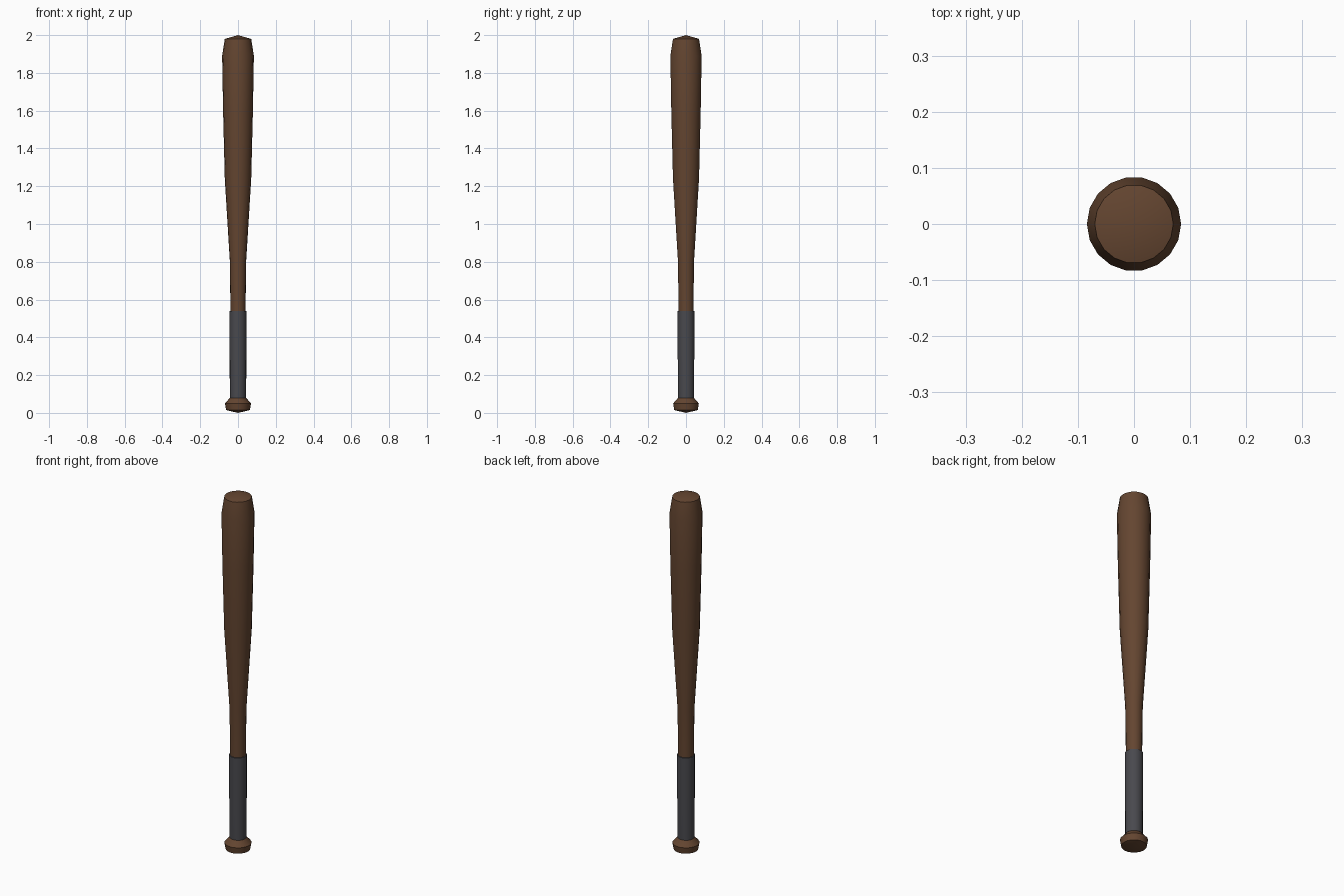
import bpy, bmesh, math

if "Cube" in bpy.data.objects:
    bpy.data.objects.remove(bpy.data.objects["Cube"])

SIDES = 18


def material(name, rgb):
    m = bpy.data.materials.new(name)
    m.diffuse_color = (*rgb, 1)
    m.use_nodes = True
    m.node_tree.nodes["Principled BSDF"].inputs["Base Color"].default_value = m.diffuse_color
    return m


def lathe(name, profile, mat):
    """Revolve (radius, height) points around z; radius 0 makes a pole."""
    bm = bmesh.new()
    rings = []
    for r, z in profile:
        if r == 0:
            rings.append([bm.verts.new((0, 0, z))] * SIDES)
        else:
            rings.append([bm.verts.new((r * math.cos(2 * math.pi * i / SIDES),
                                        r * math.sin(2 * math.pi * i / SIDES), z))
                          for i in range(SIDES)])
    for a, b in zip(rings, rings[1:]):
        for i in range(SIDES):
            j = (i + 1) % SIDES
            bm.faces.new(list(dict.fromkeys((a[i], a[j], b[j], b[i]))))
    bmesh.ops.recalc_face_normals(bm, faces=bm.faces)
    me = bpy.data.meshes.new(name)
    bm.to_mesh(me)
    bm.free()
    me.materials.append(mat)
    ob = bpy.data.objects.new(name, me)
    bpy.context.collection.objects.link(ob)
    bpy.ops.object.select_all(action='DESELECT')
    ob.select_set(True)
    bpy.context.view_layer.objects.active = ob
    bpy.ops.object.shade_smooth_by_angle(angle=math.radians(30))
    return ob


wood = material("brown wood", (0.127, 0.060, 0.030))
tape = material("dark grey tape", (0.066, 0.066, 0.075))

# Wooden body: knob, handle, tapering barrel and shallow conical end
lathe("bat_body", [(0, 0), (0.063, 0.015), (0.069, 0.05), (0.038, 0.085),
                   (0.039, 0.40), (0.040, 0.55), (0.043, 0.80), (0.070, 1.24),
                   (0.079, 1.60), (0.084, 1.89), (0.070, 1.98), (0, 2.0)], wood)

# Grip wrap: a slightly thicker sleeve around the handle
lathe("grip_wrap", [(0.038, 0.08), (0.043, 0.08), (0.045, 0.38),
                    (0.045, 0.54), (0.040, 0.54)], tape)
